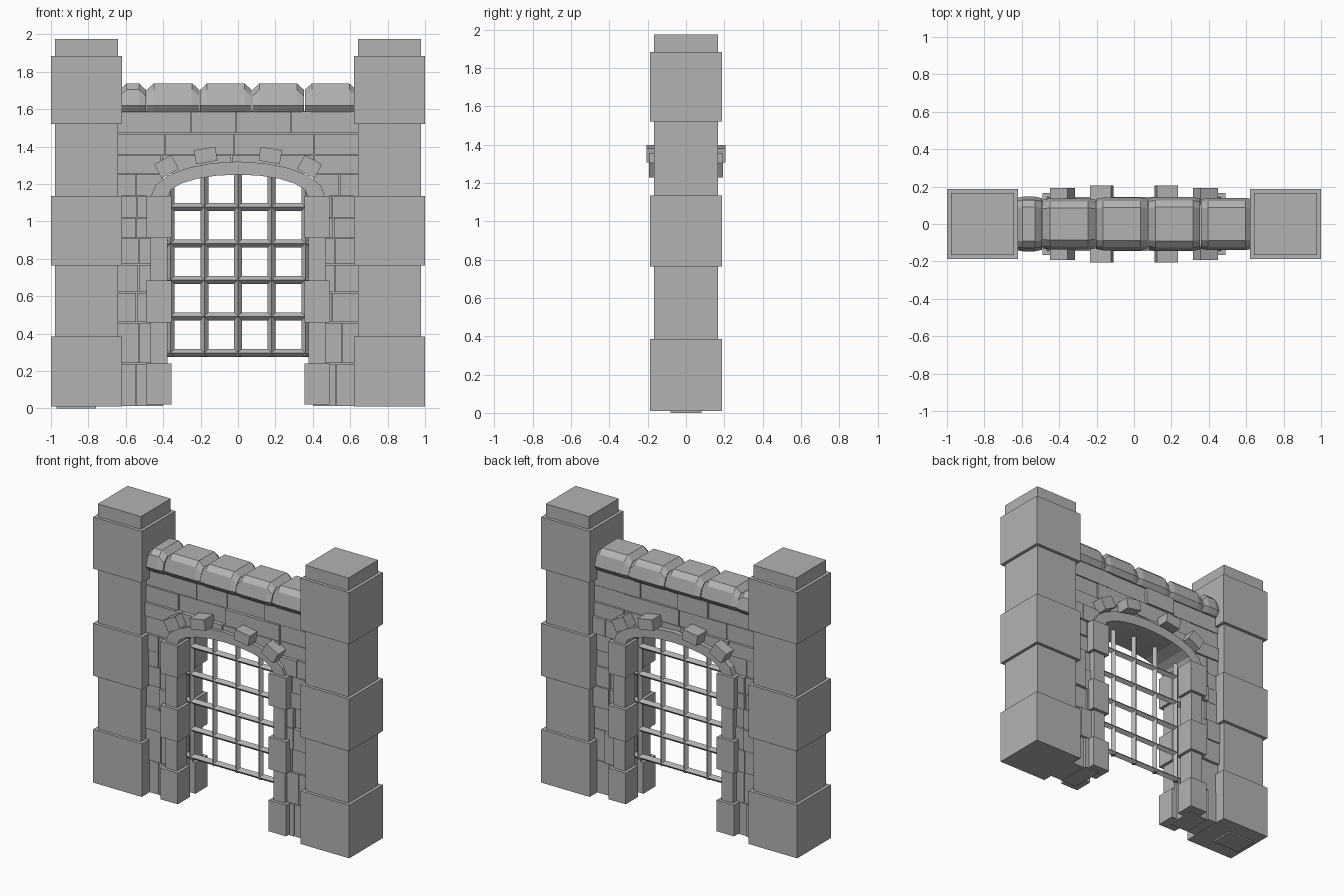
import bpy, math, random
from mathutils import Matrix, Vector

if "Cube" in bpy.data.objects:
    bpy.data.objects.remove(bpy.data.objects["Cube"])
random.seed(4)

stone = bpy.data.materials.new("grey stone")
stone.use_nodes = True
stone.diffuse_color = (0.45, 0.45, 0.45, 1)
stone.node_tree.nodes["Principled BSDF"].inputs["Base Color"].default_value = stone.diffuse_color


def make(name, verts, faces):
    mesh = bpy.data.meshes.new(name)
    mesh.from_pydata(verts, [], faces)
    mesh.materials.append(stone)
    obj = bpy.data.objects.new(name, mesh)
    bpy.context.collection.objects.link(obj)
    return obj


def loft(name, sections, closed_ends=True):
    """Skin a list of equal point loops, capping both ends."""
    n = len(sections[0])
    verts = [p for s in sections for p in s]
    faces = [(i * n + j, i * n + (j + 1) % n, (i + 1) * n + (j + 1) % n, (i + 1) * n + j)
             for i in range(len(sections) - 1) for j in range(n)]
    faces += [tuple(reversed(range(n))), tuple(range(len(verts) - n, len(verts)))]
    obj = make(name, verts, faces)
    import bmesh
    bm = bmesh.new()
    bm.from_mesh(obj.data)
    bmesh.ops.recalc_face_normals(bm, faces=bm.faces)
    bm.to_mesh(obj.data)
    bm.free()
    return obj


def box(name, x0, x1, y0, y1, z0, z1, tilt=0):
    """Box between bounds, optionally tilted about its own y axis."""
    c = Vector(((x0 + x1) / 2, (y0 + y1) / 2, (z0 + z1) / 2))
    rot = Matrix.Rotation(tilt, 3, 'Y')
    loops = [[c + rot @ (Vector((x, y, z)) - c)
              for x, y in ((x0, y0), (x1, y0), (x1, y1), (x0, y1))] for z in (z0, z1)]
    return loft(name, loops)


def side_box(name, s, a, b, y0, y1, z0, z1, tilt=0):
    """Box at distance a to b from the middle, on the side given by s."""
    return box(name, min(s * a, s * b), max(s * a, s * b), y0, y1, z0, z1, s * tilt)


# Towers of alternating wide and narrow blocks, with jambs beside the gateway
tower_levels = [0.01, 0.385, 0.765, 1.135, 1.52, 1.885, 1.975]
jamb_levels = [0.02, 0.24, 0.46, 0.685, 0.91, 1.135]
for s, side in ((1, "left"), (-1, "right")):
    for i, (z0, z1) in enumerate(zip(tower_levels, tower_levels[1:])):
        inset = 0.022 * (i % 2)
        side_box(f"{side}_tower_block", s, 0.62 + inset, 1.0 - inset,
                 -0.188 + inset, 0.188 - inset, z0, z1)
    for i, (z0, z1) in enumerate(zip(jamb_levels, jamb_levels[1:])):
        inset = 0.022 * (i % 2)
        for f, face in ((-1, "front"), (1, "back")):
            y = sorted((f * 0.03, f * (0.165 - inset)))
            side_box(f"{side}_{face}_jamb_block", s, 0.355 + inset, 0.49 - inset, *y, z0, z1)
    # Raised stones over the arch
    side_box(f"{side}_upper_arch_stone", s, 0.115, 0.23, -0.205, 0.205, 1.315, 1.39, 0.16)
    side_box(f"{side}_lower_arch_stone", s, 0.33, 0.435, -0.193, 0.193, 1.25, 1.335, 0.5)
box("tower_foot_plate", -0.97, -0.76, -0.08, 0.08, 0, 0.011)

# Wall courses: stones of uneven length and depth
def course(name, x0, x1, z0, z1, length):
    count = max(1, round((x1 - x0) / length))
    cuts = [x0 + (x1 - x0) * (k + random.uniform(-0.25, 0.25)) / count for k in range(1, count)]
    ends = [x0] + cuts + [x1]
    for a, b in zip(ends, ends[1:]):
        d = random.uniform(0.1, 0.125)
        e = random.uniform(0.1, 0.125)
        box(name, a + 0.002, b - 0.002, -d, e, z0 + 0.002, z1 - 0.002)


low = [0.01, 0.24, 0.46, 0.62, 0.77, 0.91, 1.02, 1.135, 1.255]
for z0, z1 in zip(low, low[1:]):
    course("right_wall_stone", -0.66, -0.4, z0, z1, 0.13)
    course("left_wall_stone", 0.4, 0.66, z0, z1, 0.13)
high = [1.255, 1.355, 1.47, 1.59]
for z0, z1 in zip(high, high[1:]):
    course("upper_wall_stone", -0.66, 0.66, z0, z1, 0.3)
box("upper_wall_core", -0.65, 0.65, -0.09, 0.09, 1.255, 1.59)
for s in (1, -1):
    side_box("side_wall_core", s, 0.4, 0.65, -0.09, 0.09, 0.015, 1.26)

# Arch ring: a shallow half ellipse swept in ten straight steps
ring = []
for k in range(11):
    a = math.pi * k / 10
    c, h = math.cos(a), math.sin(a)
    inner, outer = (0.375 * c, 1.135 + 0.115 * h), (0.465 * c, 1.135 + 0.185 * h)
    ring.append([(inner[0], -0.145, inner[1]), (outer[0], -0.145, outer[1]),
                 (outer[0], 0.145, outer[1]), (inner[0], 0.145, inner[1])])
loft("arch_ring", ring)

# Coping stones with chamfered ends
half = [(0.115, 1.585), (0.143, 1.62), (0.125, 1.705), (0.09, 1.738)]
joints = [-0.635, -0.49, -0.205, 0.075, 0.355, 0.635]


def coping_section(x, drop, grow):
    pts = [(y * grow, z - (drop if z > 1.7 else 0)) for y, z in half]
    return [(x, y, z) for y, z in pts] + [(x, -y, z) for y, z in reversed(pts)]


for x0, x1 in zip(joints, joints[1:]):
    grow = random.uniform(0.95, 1.02)
    loft("coping_stone", [coping_section(x0 + 0.002, 0.035, grow * 0.95),
                          coping_section(x0 + 0.04, 0, grow),
                          coping_section(x1 - 0.04, 0, grow),
                          coping_section(x1 - 0.002, 0.035, grow * 0.95)])


# Portcullis of square bars set on edge
def bar(name, start, end, across, r=0.021):
    across = Vector(across)
    ring = [across * r, Vector((0, r, 0)), -across * r, Vector((0, -r, 0))]
    loft(name, [[Vector(p) + q for q in ring] for p in (start, end)])


for k in range(5):
    x = -0.36 + 0.18 * k
    bar("upright_bar", (x, 0, 0.28), (x, 0, 1.26 - 0.06 * (abs(k - 2) > 1)), (1, 0, 0))
    z = 0.297 + 0.195 * k
    bar("cross_bar", (-0.405, 0, z), (0.405, 0, z), (0, 0, 1))
